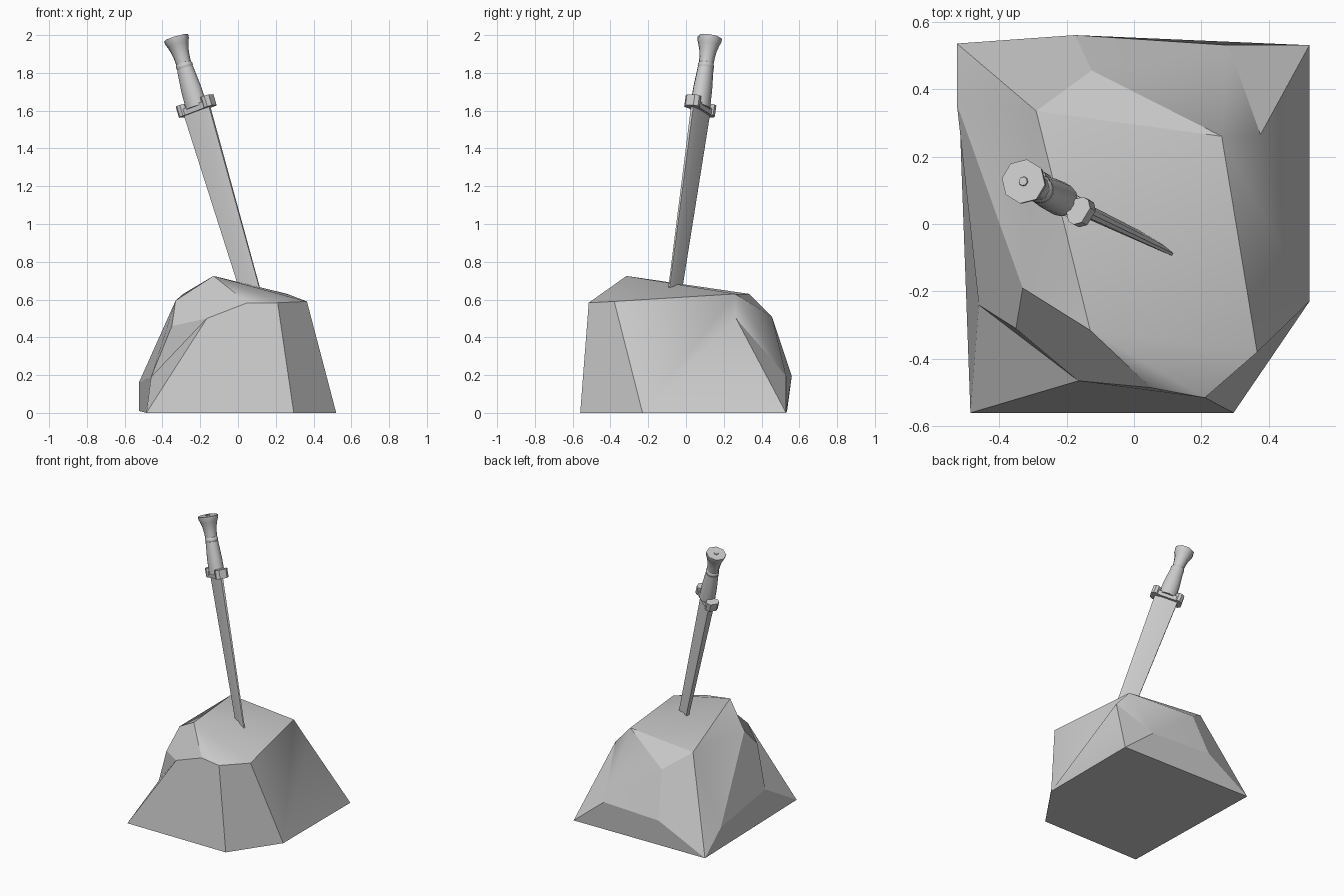
import bpy, bmesh, math
from mathutils import Matrix, Vector

if "Cube" in bpy.data.objects:
    bpy.data.objects.remove(bpy.data.objects["Cube"])


def make_object(name, verts, faces, matrix=None, angle=50):
    mesh = bpy.data.meshes.new(name)
    mesh.from_pydata(verts, [], faces)
    bm = bmesh.new()
    bm.from_mesh(mesh)
    bmesh.ops.recalc_face_normals(bm, faces=bm.faces)
    bm.to_mesh(mesh)
    bm.free()
    obj = bpy.data.objects.new(name, mesh)
    bpy.context.collection.objects.link(obj)
    if matrix:
        obj.matrix_world = matrix
    bpy.ops.object.select_all(action='DESELECT')
    obj.select_set(True)
    bpy.context.view_layer.objects.active = obj
    if angle:
        bpy.ops.object.shade_smooth_by_angle(angle=math.radians(angle))
    return obj


def loft(name, sections, matrix, angle=50):
    """Skin a stack of equal-sized loops and cap both ends."""
    n = len(sections[0])
    verts = [p for loop in sections for p in loop]
    faces = [tuple(range(n)), tuple(range(len(verts) - n, len(verts)))]
    for k in range(len(sections) - 1):
        for i in range(n):
            j = (i + 1) % n
            faces.append((k*n + i, k*n + j, (k+1)*n + j, (k+1)*n + i))
    return make_object(name, verts, faces, matrix, angle)


def ring(s, rw, rn, sides=8):
    return [(rw * math.cos(a), rn * math.sin(a), s)
            for a in [math.tau * (i + 0.5) / sides for i in range(sides)]]


# Rock: named corners; each group of letter-spelled faces is shaded as one facet
corners = {
    'A': (-.29, .335, .63), 'B': (.26, .26, .63), 'C': (.365, -.38, .59),
    'D': (.21, -.515, .583), 'E': (.05, -.485, .583), 'F': (-.13, -.315, .725),
    'G': (-.33, -.19, .595), 'H': (-.35, -.31, .46), 'I': (-.165, -.465, .50),
    'J': (-.46, -.24, .19), 'K': (-.485, -.56, 0), 'L': (-.525, .355, .16),
    'N': (-.125, .455, .51), 'O': (-.175, .56, .195), 'P': (.375, .265, .50),
    'Q': (.28, .53, .195), 'R': (.52, .53, 0), 'S': (-.525, .535, .01),
    'T': (.295, -.56, 0), 'U': (.52, -.23, 0)}
facets = ['FAB FBC FCD FDE', 'AFG AGL ALS', 'GHJL', 'JLSK', 'HJI', 'JKI',
          'FGHIE', 'EDTKI', 'DCUT', 'BCUP PUR BPQ NBQO', 'PQR', 'ABN',
          'ANOS', 'OQRS', 'KTURS']
keys = list(corners)
faces, group = [], {}
for g, facet in enumerate(facets):
    for word in facet.split():
        faces.append([keys.index(c) for c in word])
        group[frozenset(faces[-1])] = g
rock = make_object('rock', list(corners.values()), faces, angle=None)
bm = bmesh.new()
bm.from_mesh(rock.data)
for f in bm.faces:
    f.smooth = True
for e in bm.edges:
    e.smooth = len({group[frozenset(v.index for v in f.verts)]
                    for f in e.link_faces}) == 1
bm.to_mesh(rock.data)
bm.free()

# Sword frame: local x = blade width, y = thickness, z = up the hilt
up = Vector((-.28, .133, .95)).normalized()
side_dir = Vector((0, 0, 1)).cross(up).normalized()
width = side_dir.cross(up).normalized()
if width.x < 0:
    width = -width
# twist the cutting edge slightly toward the front
width = min((Matrix.Rotation(math.radians(a), 3, up) @ width for a in (-6, 6)),
            key=lambda v: v.y)
frame = Matrix((width, up.cross(width), up)).transposed().to_4x4()
frame.translation = Vector((-.22, .075, 1.62))


# Blade: tapered, thick spine and a ground cutting edge
def blade_section(s, w, t):
    return [(-w/2, -t/2, s), (.2*w, -t/2, s), (w/2, -t/5, s),
            (w/2, t/5, s), (.2*w, t/2, s), (-w/2, t/2, s)]


loft('blade', [blade_section(-1.12, .112, .018), blade_section(0, .158, .036)],
     frame, 12)


# Guard: low bar with a chamfered block at each end
def chamfered(s, cx, lx, ly, c):
    x, y = lx/2, ly/2
    return [(cx + a, b, s) for a, b in
            [(x, -y+c), (x, y-c), (x-c, y), (-x+c, y),
             (-x, y-c), (-x, -y+c), (-x+c, -y), (x-c, -y)]]


loft('guard_bar', [chamfered(s, 0, .16, .07, .01) for s in (-.025, .01)], frame, 20)
for side, label in ((-1, 'left'), (1, 'right')):
    loft('guard_end_' + label,
         [chamfered(s, side*.08, .055, .085, .018) for s in (-.025, .035)], frame, 20)

# Grip, collar rings and flared pommel
loft('grip', [ring(0, .06, .05, 16), ring(.10, .057, .048, 16),
              ring(.215, .045, .041, 16)], frame)
loft('collar', [ring(.212, .041, .038, 16), ring(.222, .046, .042, 16),
                ring(.235, .046, .042, 16), ring(.245, .038, .036, 16)], frame)
loft('pommel', [ring(.24, .041, .039), ring(.275, .043, .041), ring(.31, .048, .046),
                ring(.345, .058, .056), ring(.365, .066, .064),
                ring(.385, .068, .066)], frame)
loft('pommel_stud', [ring(.38, .016, .016), ring(.39, .013, .013)], frame)
